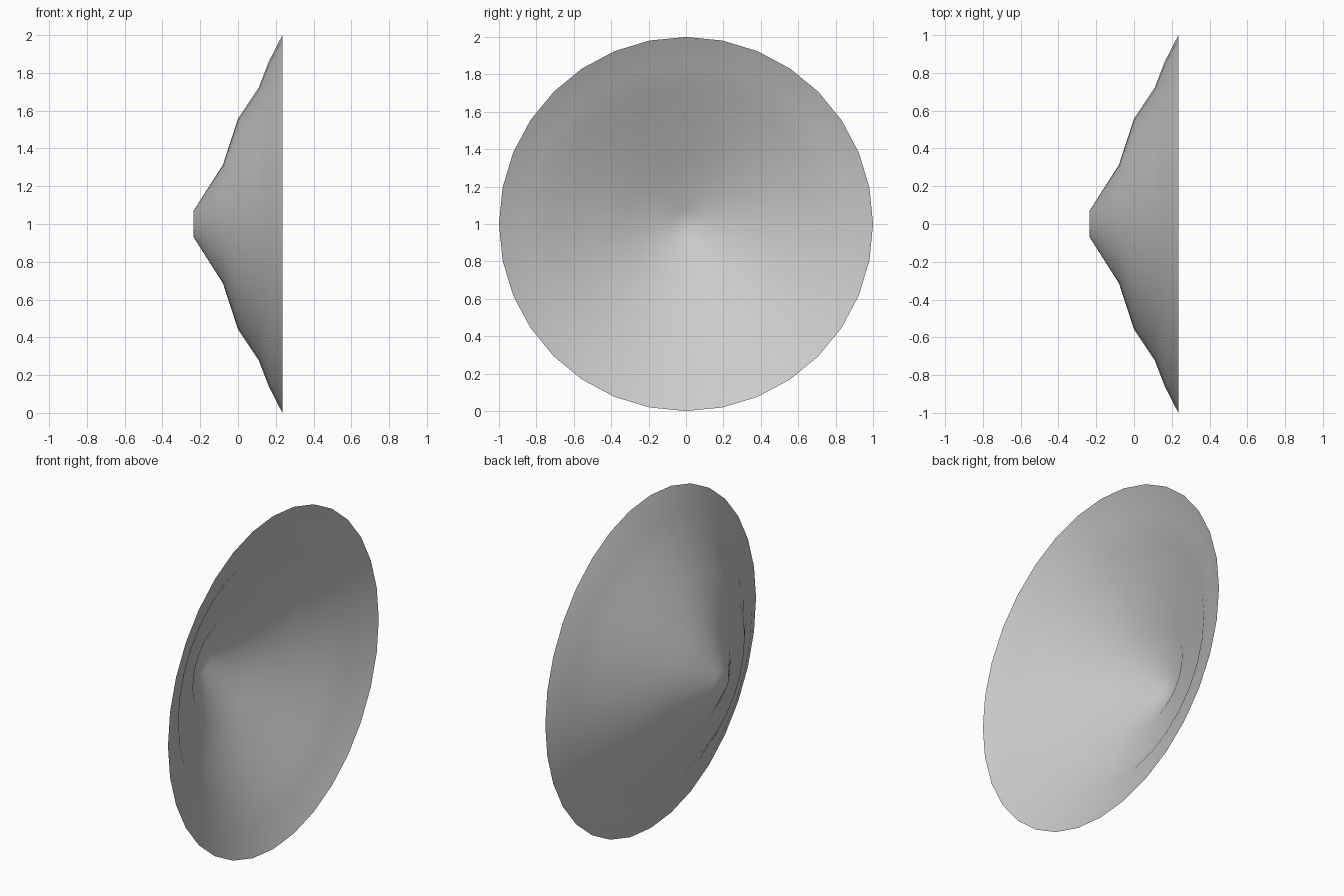
import bpy, bmesh
from math import sin, cos, tau

if "Cube" in bpy.data.objects:
    bpy.data.objects.remove(bpy.data.objects["Cube"])

SEGMENTS = 32
# dish profile: (position along x, radius), from the small flat tip to the open rim
PROFILE = [(-0.235, 0.07), (-0.08, 0.313), (0.0, 0.557),
           (0.11, 0.722), (0.163, 0.86), (0.235, 1.0)]

bm = bmesh.new()
rings = [[bm.verts.new((x, r * sin(tau * i / SEGMENTS), 1 + r * cos(tau * i / SEGMENTS)))
          for i in range(SEGMENTS)] for x, r in PROFILE]

# open, single-skin dish wall
for a, b in zip(rings, rings[1:]):
    for i in range(SEGMENTS):
        j = (i + 1) % SEGMENTS
        bm.faces.new((a[i], b[i], b[j], a[j]))

# tip cap, as a fan
tip = bm.verts.new((PROFILE[0][0], 0, 1))
for i in range(SEGMENTS):
    bm.faces.new((tip, rings[0][i], rings[0][(i + 1) % SEGMENTS]))

bmesh.ops.recalc_face_normals(bm, faces=bm.faces)
for f in bm.faces:
    f.smooth = True

mesh = bpy.data.meshes.new("dish")
bm.to_mesh(mesh)
bm.free()
dish = bpy.data.objects.new("dish", mesh)
bpy.context.collection.objects.link(dish)
